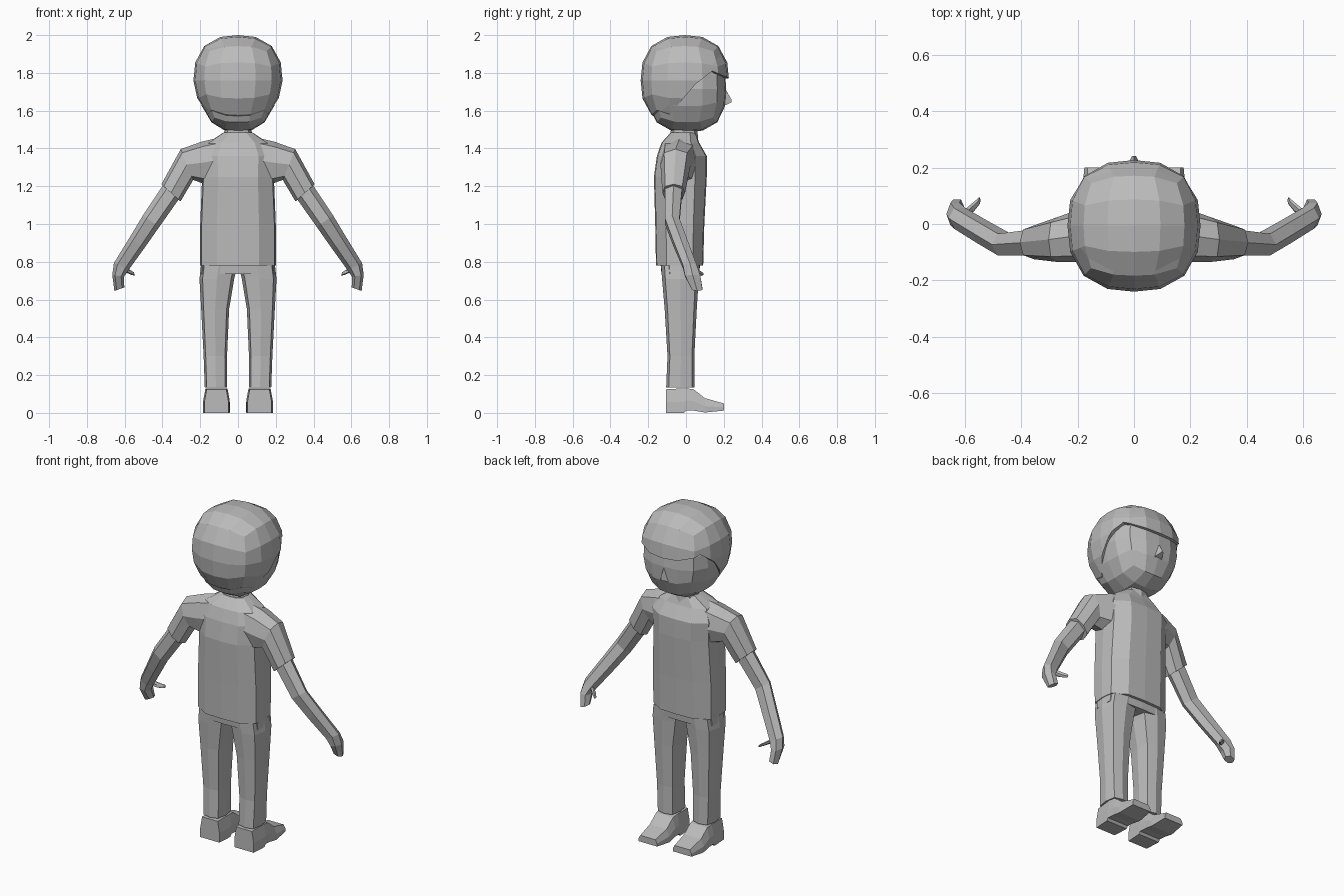
import bpy, bmesh, math
from mathutils import Vector

if "Cube" in bpy.data.objects:
    bpy.data.objects.remove(bpy.data.objects["Cube"])

grey = bpy.data.materials.new("plain grey")
grey.diffuse_color = (0.5, 0.5, 0.5, 1)
grey.use_nodes = True
grey.node_tree.nodes["Principled BSDF"].inputs["Base Color"].default_value = grey.diffuse_color


def finish(name, bm, mirror=False):
    bmesh.ops.recalc_face_normals(bm, faces=bm.faces)
    me = bpy.data.meshes.new(name)
    bm.to_mesh(me)
    bm.free()
    me.materials.append(grey)
    ob = bpy.data.objects.new(name, me)
    bpy.context.collection.objects.link(ob)
    if mirror:
        mod = ob.modifiers.new("mirror", 'MIRROR')
        mod.use_mirror_merge = False
    return ob


def skin(name, rings, mirror=False):
    """Closed skin over a list of point rings."""
    bm = bmesh.new()
    rows = [[bm.verts.new(p) for p in r] for r in rings]
    n = len(rows[0])
    for a, b in zip(rows, rows[1:]):
        for i in range(n):
            j = (i + 1) % n
            bm.faces.new((a[i], a[j], b[j], b[i]))
    bm.faces.new(rows[0])
    bm.faces.new(rows[-1])
    return finish(name, bm, mirror)


def ring(x, y, z, ru, rv, tilt=0, sides=8, p=2.5):
    """Rounded-box ring, tilted in the xz plane."""
    t = math.radians(tilt)
    pts = []
    for i in range(sides):
        a = 2 * math.pi * i / sides
        c, s = math.cos(a), math.sin(a)
        k = (abs(c) ** p + abs(s) ** p) ** (-1 / p)
        u, v = c * k * ru, s * k * rv
        pts.append((x + u * math.cos(t), y + v, z + u * math.sin(t)))
    return pts


def loft(name, rows, mirror=False, sides=8, p=2.5):
    return skin(name, [ring(*r, sides=sides, p=p) for r in rows], mirror)


def round_block(centre, size, p, taper):
    """Cube grid blown up to a rounded block, narrower towards the bottom."""
    bm = bmesh.new()
    bmesh.ops.create_cube(bm, size=2)
    bmesh.ops.subdivide_edges(bm, edges=bm.edges[:], cuts=3, use_grid_fill=True)
    for v in bm.verts:
        d = Vector([math.tan(c * math.pi / 4) for c in v.co])
        d /= sum(abs(c) ** p for c in d) ** (1 / p)
        if d.z < 0:
            d.x *= 1 + taper * d.z
        v.co = Vector(centre) + Vector([a * b for a, b in zip(d, size)])
    return bm


# Head and nose
finish("head", round_block((0, 0.005, 1.715), (0.215, 0.208, 0.228), 2.7, 0.2))
skin("nose", [[(-0.028, 0.2, 1.625), (0.028, 0.2, 1.625), (0, 0.2, 1.73)],
              [(-0.007, 0.242, 1.645), (0.007, 0.242, 1.645), (0, 0.24, 1.66)]])

# Hair cap, cut open around the face
bm = round_block((0, -0.006, 1.76), (0.236, 0.234, 0.24), 2.5, 0.12)
hairline = [(0.05, 1.74, 1.17), (0.05, 1.74, 0.78), (0.14, 1.81, -0.44)]
for y, z, m in hairline:
    bmesh.ops.bisect_plane(bm, geom=bm.verts[:] + bm.edges[:] + bm.faces[:],
                           plane_co=(0, y, z), plane_no=(0, -m, 1))
gone = []
for f in bm.faces:
    c = f.calc_center_median()
    if all(c.z < z + m * (c.y - y) for y, z, m in hairline):
        gone.append(f)
bmesh.ops.delete(bm, geom=gone, context='FACES')
hair = finish("hair", bm)
thick = hair.modifiers.new("thickness", 'SOLIDIFY')
thick.thickness = 0.025
thick.offset = -1

# Neck
loft("neck", [(0, -0.01, 1.44, 0.085, 0.075), (0, -0.01, 1.5, 0.07, 0.07),
              (0, 0.0, 1.58, 0.075, 0.075)])

# Shirt body and sleeves
loft("shirt", [(0, -0.034, 0.78, 0.2, 0.125), (0, -0.033, 1.0, 0.2, 0.13),
               (0, -0.03, 1.25, 0.19, 0.14), (0, -0.022, 1.36, 0.195, 0.132),
               (0, -0.03, 1.43, 0.16, 0.1), (0, -0.015, 1.485, 0.075, 0.065)],
     sides=12, p=3.5)
loft("sleeve", [(0.13, -0.035, 1.335, 0.12, 0.1, 98), (0.185, -0.04, 1.325, 0.112, 0.095, 88),
                (0.27, -0.055, 1.315, 0.088, 0.08, 68),
                (0.355, -0.065, 1.165, 0.068, 0.06, 42)], mirror=True)

# Bare arms with hands and thumbs
loft("arm", [(0.34, -0.065, 1.19, 0.056, 0.05, 40), (0.46, -0.073, 1.015, 0.053, 0.042, 34),
             (0.535, -0.03, 0.9, 0.048, 0.042, 34), (0.618, 0.02, 0.775, 0.043, 0.04, 25),
             (0.635, 0.035, 0.725, 0.031, 0.044, 10), (0.628, 0.06, 0.655, 0.028, 0.03, -20)],
     mirror=True, sides=6)
loft("thumb", [(0.605, 0.03, 0.765, 0.018, 0.018, 80), (0.57, 0.06, 0.745, 0.015, 0.016, 70),
               (0.548, 0.083, 0.735, 0.01, 0.012, 70)], mirror=True, sides=6)

# Trousers: hips and legs
loft("trouser_hips", [(0, -0.03, 0.735, 0.2, 0.1), (0, -0.03, 0.83, 0.192, 0.108)],
     sides=12, p=3.5)
loft("trouser_leg", [(0.1, -0.03, 0.78, 0.096, 0.102), (0.112, -0.03, 0.71, 0.092, 0.097),
                     (0.121, -0.028, 0.55, 0.074, 0.085), (0.12, -0.027, 0.3, 0.062, 0.071),
                     (0.117, -0.03, 0.135, 0.059, 0.075)], mirror=True, p=3.5)

# Shoes: box sections from heel to toe (y, bottom, top, half width below, above)
sections = [(-0.105, 0.0, 0.125, 0.064, 0.052), (-0.01, 0.0, 0.13, 0.07, 0.058),
            (0.0, 0.014, 0.13, 0.07, 0.058), (0.04, 0.012, 0.125, 0.07, 0.056),
            (0.1, 0.002, 0.078, 0.072, 0.056), (0.2, 0.012, 0.05, 0.062, 0.05)]
skin("shoe", [[(0.114 - b, y, lo), (0.114 + b, y, lo), (0.114 + b, y, lo + 0.45 * (hi - lo)),
               (0.114 + t, y, hi), (0.114 - t, y, hi), (0.114 - b, y, lo + 0.45 * (hi - lo))]
              for y, lo, hi, b, t in sections], mirror=True)
